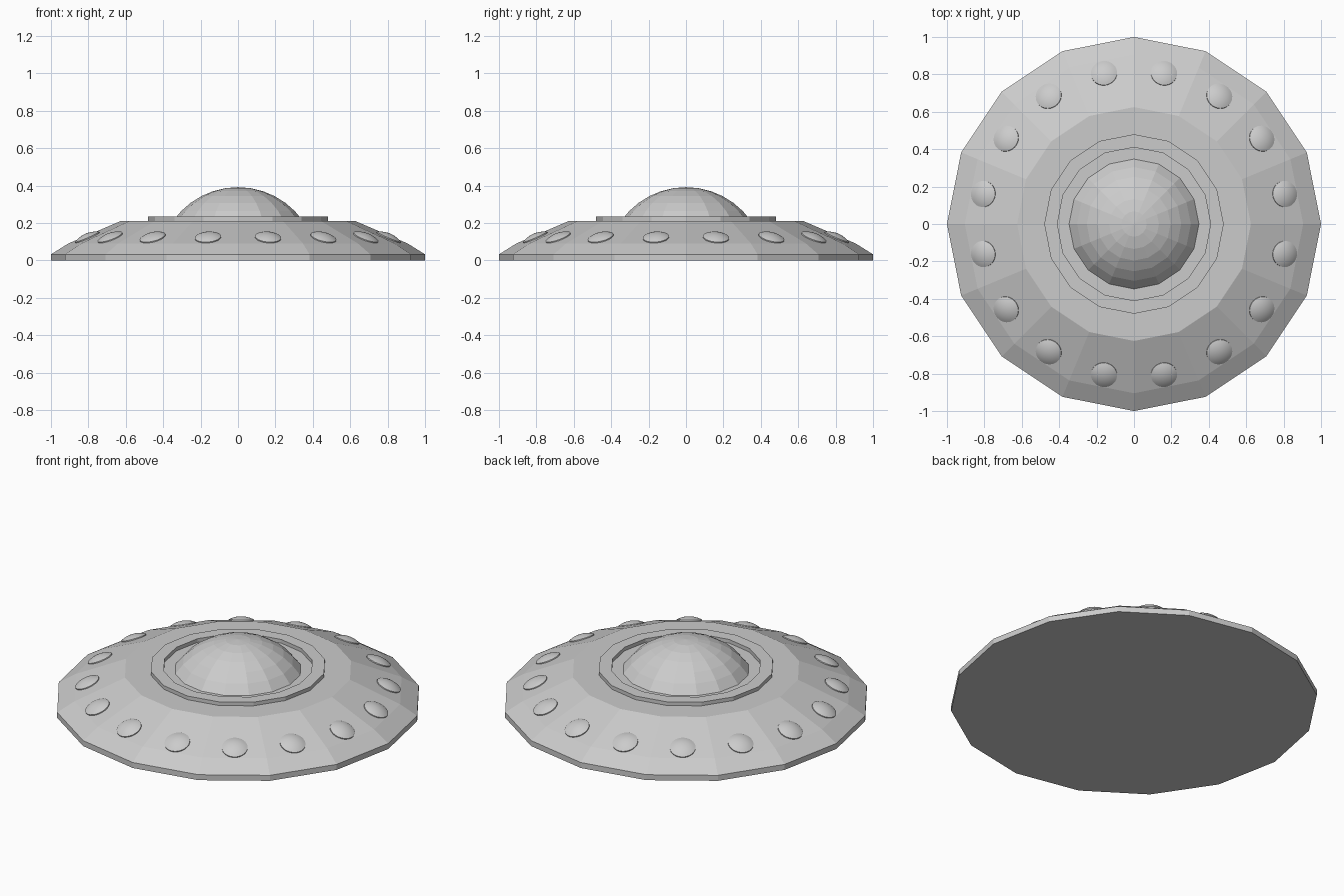
import bpy, bmesh
from math import sin, cos, asin, pi, radians
from mathutils import Matrix

if "Cube" in bpy.data.objects:
    bpy.data.objects.remove(bpy.data.objects["Cube"])


def lathe(name, profile, sides, closed=False, matrix=Matrix(), smooth=False):
    """Spin an (r, z) profile round z; points with r = 0 become poles."""
    bm = bmesh.new()
    rings = []
    for r, z in profile:
        if r < 1e-6:
            rings.append([bm.verts.new((0, 0, z))] * sides)
        else:
            rings.append([bm.verts.new((r * cos(2 * pi * i / sides),
                                        r * sin(2 * pi * i / sides), z))
                          for i in range(sides)])
    pairs = list(zip(rings, rings[1:]))
    if closed:
        pairs.append((rings[-1], rings[0]))
    for a, b in pairs:
        for i in range(sides):
            j = (i + 1) % sides
            corners = list(dict.fromkeys((a[i], a[j], b[j], b[i])))
            bm.faces.new(corners)
    bmesh.ops.recalc_face_normals(bm, faces=bm.faces)
    for f in bm.faces:
        f.smooth = smooth
    mesh = bpy.data.meshes.new(name)
    bm.to_mesh(mesh)
    bm.free()
    obj = bpy.data.objects.new(name, mesh)
    obj.matrix_world = matrix
    bpy.context.collection.objects.link(obj)
    return obj


def cap(radius, height, base, steps):
    """Profile of a spherical cap from rim to apex."""
    big = (radius ** 2 + height ** 2) / (2 * height)
    edge = asin(radius / big)
    return [(big * sin(edge * (1 - k / steps)),
             base + height - big + big * cos(edge * (1 - k / steps)))
            for k in range(steps + 1)]


SIDES = 16

# Saucer hull
lathe("saucer_hull", [(0, 0), (1, 0), (1, 0.033), (0.905, 0.092),
                      (0.625, 0.212), (0, 0.212)], SIDES)

# Raised collar around the cockpit
lathe("collar_ring", [(0.41, 0.205), (0.48, 0.205), (0.48, 0.234), (0.41, 0.234)],
      SIDES, closed=True)

# Cockpit dome
lathe("cockpit_dome", [(0, 0.205), (0.347, 0.205)] + cap(0.347, 0.18, 0.212, 6), SIDES)

# Lens lights, one per sloping hull panel
lens = [(0, -0.01), (0.07, -0.01)] + cap(0.07, 0.018, 0.008, 6)
bpy.context.view_layer.update()
for k in range(SIDES):
    place = (Matrix.Rotation(2 * pi * (k + 0.5) / SIDES, 4, 'Z')
             @ Matrix.Translation((0.82, 0, 0.119))
             @ Matrix.Rotation(radians(23.6), 4, 'Y'))
    light = lathe(f"lens_light_{k + 1}", lens, 32, matrix=place, smooth=True)
    bpy.ops.object.select_all(action='DESELECT')
    light.select_set(True)
    bpy.context.view_layer.objects.active = light
    bpy.ops.object.shade_smooth_by_angle(angle=radians(35))
